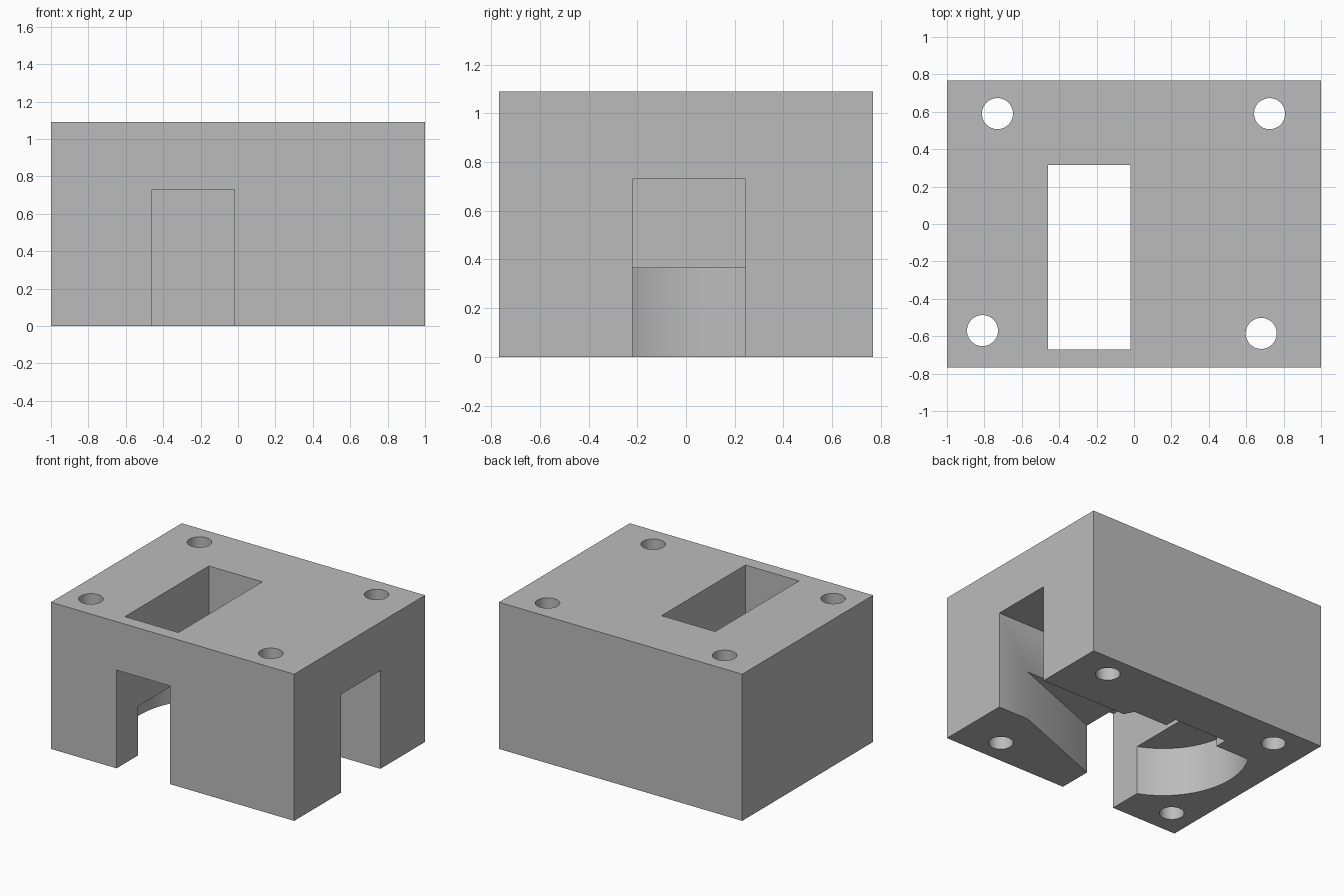
import bpy, bmesh, math

if "Cube" in bpy.data.objects:
    bpy.data.objects.remove(bpy.data.objects["Cube"], do_unlink=True)

HEIGHT = 1.09
CHANNEL_TOP = 0.73
POCKET_TOP = 0.365
BELOW = -0.2          # cutters start below the block


def prism(name, outline, z0, z1):
    """Extrude a flat outline from z0 up to z1."""
    bm = bmesh.new()
    base = bm.faces.new([bm.verts.new((x, y, z0)) for x, y in outline])
    lifted = bmesh.ops.extrude_face_region(bm, geom=[base])["geom"]
    verts = [v for v in lifted if isinstance(v, bmesh.types.BMVert)]
    bmesh.ops.translate(bm, verts=verts, vec=(0, 0, z1 - z0))
    bmesh.ops.recalc_face_normals(bm, faces=bm.faces[:])
    mesh = bpy.data.meshes.new(name)
    bm.to_mesh(mesh)
    bm.free()
    obj = bpy.data.objects.new(name, mesh)
    bpy.context.collection.objects.link(obj)
    return obj


def rect(x0, x1, y0, y1):
    return [(x0, y0), (x1, y0), (x1, y1), (x0, y1)]


def arc(cx, cy, r, start, end, steps):
    angles = [math.radians(start + (end - start) * i / steps) for i in range(steps + 1)]
    return [(cx + r * math.cos(a), cy + r * math.sin(a)) for a in angles]


# Solid body
body = prism("housing_block", rect(-1, 1, -0.768, 0.768), 0, HEIGHT)

grey = bpy.data.materials.new("plain_grey")
grey.use_nodes = True
colour = (0.5, 0.5, 0.5, 1)
grey.diffuse_color = colour
grey.node_tree.nodes["Principled BSDF"].inputs["Base Color"].default_value = colour
body.data.materials.append(grey)

# Round pocket underneath: flat at the back, tangent wall towards the side channel
pocket = arc(-0.24, 0.02, 0.58, 0, 30.6, 6)
pocket += arc(-0.24, 0.02, 0.58, 149.4, 291, 36)
pocket.append((0.75, -0.22))

cutters = [
    prism("front_channel_cutter", rect(-0.46, -0.02, -1, 0.41), BELOW, CHANNEL_TOP),
    prism("side_channel_cutter", rect(-0.2, 1.2, -0.22, 0.245), BELOW, CHANNEL_TOP),
    prism("pocket_cutter", pocket, BELOW, POCKET_TOP),
    prism("top_window_cutter", rect(-0.46, -0.02, -0.67, 0.315), 0.5, HEIGHT + 0.2),
]

# Four bolt holes right through the block
for x, y in [(-0.73, 0.59), (0.725, 0.59), (-0.81, -0.57), (0.68, -0.585)]:
    ring = arc(x, y, 0.083, 0, 360, 48)[:-1]
    cutters.append(prism("bolt_hole_cutter", ring, BELOW, HEIGHT + 0.2))

# Cut everything out of the body
bpy.ops.object.select_all(action="DESELECT")
bpy.context.view_layer.objects.active = body
body.select_set(True)
for cutter in cutters:
    cutter.hide_render = True
    mod = body.modifiers.new("cut", "BOOLEAN")
    mod.operation = "DIFFERENCE"
    mod.solver = "EXACT"
    mod.object = cutter
    bpy.ops.object.modifier_apply(modifier=mod.name)
    bpy.data.objects.remove(cutter, do_unlink=True)

bpy.ops.object.shade_smooth_by_angle(angle=math.radians(30))
